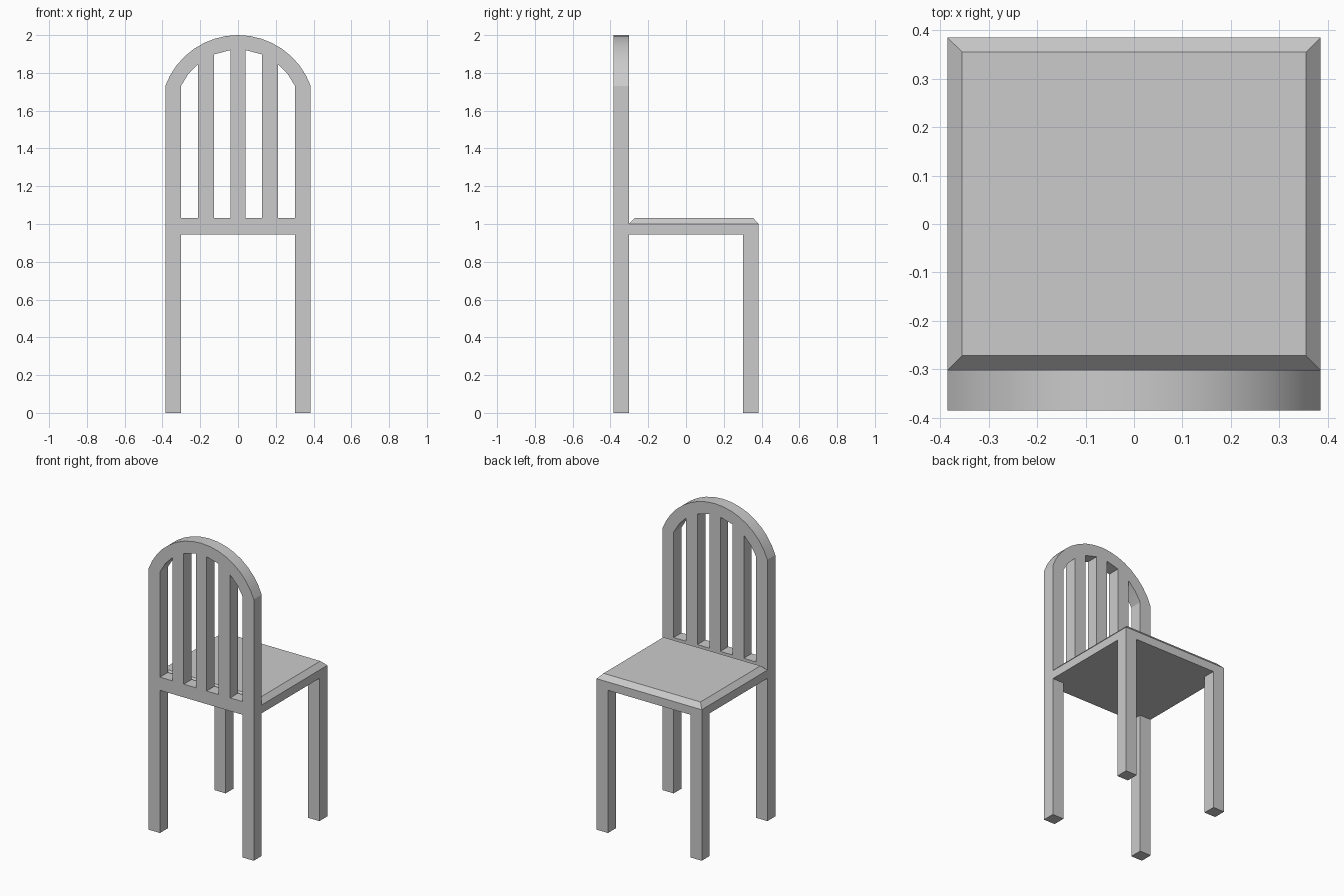
import bpy, bmesh, math

cube = bpy.data.objects.get("Cube")
if cube:
    bpy.data.objects.remove(cube, do_unlink=True)

HALF = 0.385          # half width and half depth
INNER = 0.302         # inner side of legs and posts
RAIL, EDGE, TOP = 0.945, 1.0, 1.032
ARC_Z, OUTER_R, HOLE_R = 1.59, 0.41, 0.333

grey = bpy.data.materials.new("grey")
grey.use_nodes = True
colour = (0.6, 0.6, 0.6, 1)
grey.diffuse_color = colour
grey.node_tree.nodes["Principled BSDF"].inputs["Base Color"].default_value = colour


def finish(name, bm):
    bmesh.ops.recalc_face_normals(bm, faces=bm.faces)
    mesh = bpy.data.meshes.new(name)
    bm.to_mesh(mesh)
    bm.free()
    mesh.materials.append(grey)
    obj = bpy.data.objects.new(name, mesh)
    bpy.context.collection.objects.link(obj)
    return obj


def arc(radius, x0, x1, steps):
    """Points on the arch from x0 to x1, evenly spaced by angle."""
    a, b = math.acos(x0 / radius), math.acos(x1 / radius)
    angles = [a + (b - a) * i / steps for i in range(steps + 1)]
    return [(radius * math.cos(t), ARC_Z + radius * math.sin(t)) for t in angles]


def box(name, x0, x1, y0, y1, z0, z1):
    bm = bmesh.new()
    bmesh.ops.create_cube(bm, size=1)
    for v in bm.verts:
        v.co = (x1 if v.co.x > 0 else x0, y1 if v.co.y > 0 else y0,
                z1 if v.co.z > 0 else z0)
    return finish(name, bm)


# Backrest: arched panel with rear legs and four slots between the slats
left_leg = [(INNER, RAIL), (INNER, 0), (HALF, 0)]
right_leg = [(-x, z) for x, z in reversed(left_leg)]
loops = [left_leg + arc(OUTER_R, HALF, -HALF, 16) + right_leg]
for x0, x1, steps in [(0.04, 0.128, 1), (0.212, INNER, 2)]:
    for side in (1, -1):
        curve = arc(HOLE_R, side * x1, side * x0, steps)
        loops.append([(side * x0, TOP), (side * x1, TOP)] + curve)

bm = bmesh.new()
for loop in loops:
    verts = [bm.verts.new((x, -HALF, z)) for x, z in loop]
    for i, v in enumerate(verts):
        bm.edges.new((v, verts[i - 1]))
bmesh.ops.triangle_fill(bm, edges=bm.edges[:], use_beauty=True, normal=(0, -1, 0))
panel = bmesh.ops.extrude_face_region(bm, geom=bm.faces[:], use_keep_orig=True)
moved = [g for g in panel["geom"] if isinstance(g, bmesh.types.BMVert)]
bmesh.ops.translate(bm, verts=moved, vec=(0, HALF - INNER, 0))
back = finish("backrest_and_rear_legs", bm)
bpy.ops.object.select_all(action='DESELECT')
back.select_set(True)
bpy.context.view_layer.objects.active = back
bpy.ops.object.shade_smooth_by_angle(angle=math.radians(14))

# Seat frame and chamfered seat top
box("seat_frame", -HALF, HALF, -INNER, HALF, RAIL, EDGE)
seat = box("seat_top", -HALF, HALF, -INNER, HALF, EDGE, TOP)
for v in seat.data.vertices:
    if v.co.z > EDGE + 0.01:
        v.co.x -= math.copysign(0.03, v.co.x)
        v.co.y -= math.copysign(0.03, v.co.y)

# Front legs
for name, side in (("left", 1), ("right", -1)):
    x0, x1 = sorted((side * INNER, side * HALF))
    box(f"{name}_front_leg", x0, x1, INNER, HALF, 0, RAIL)
